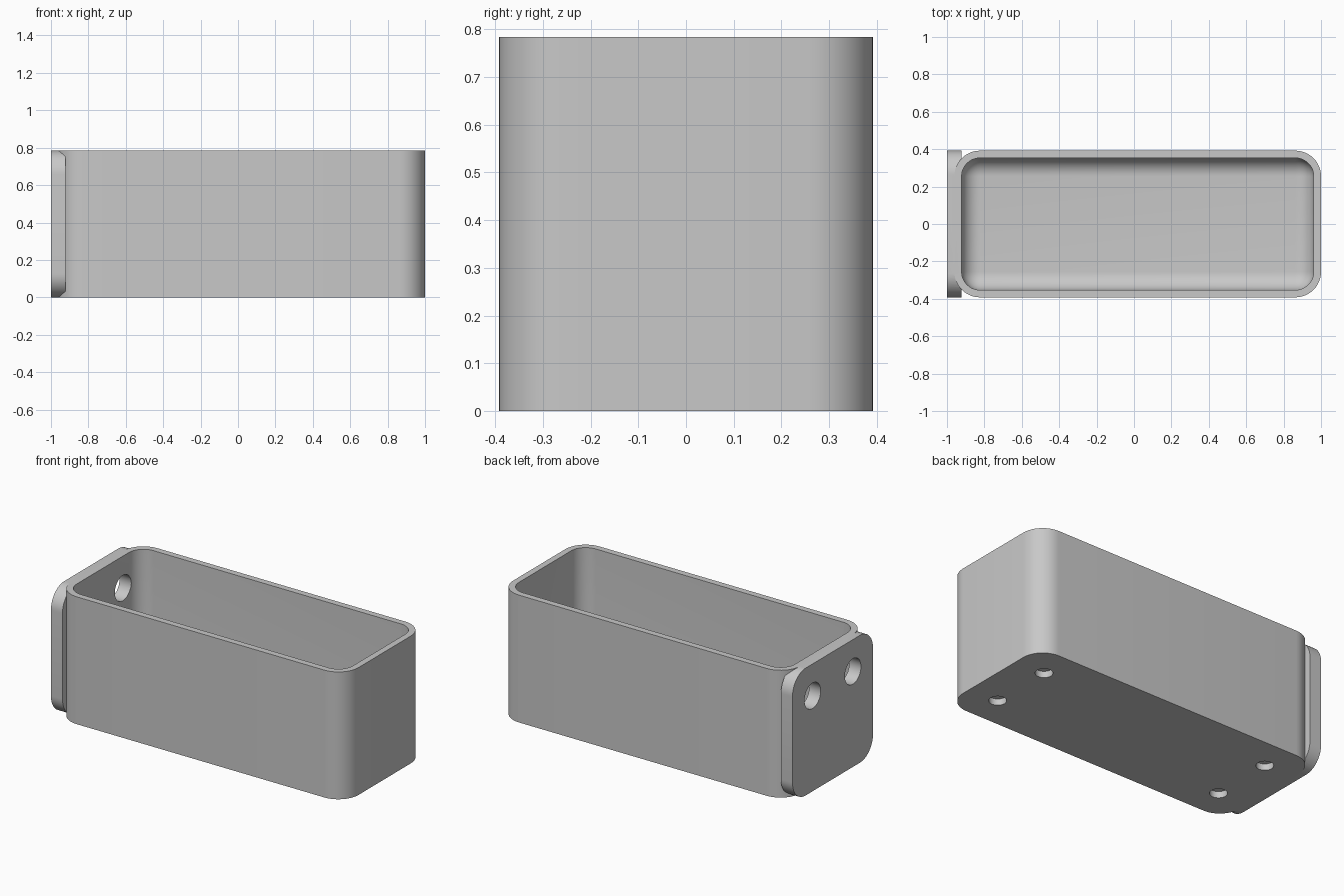
import bpy
import bmesh
import math
from mathutils import Matrix, Vector

if "Cube" in bpy.data.objects:
    bpy.data.objects.remove(bpy.data.objects["Cube"], do_unlink=True)

MM = 2 / 102            # overall length is 102 units
HEIGHT = 40 * MM
HALF = 20 * MM
WALL = 2 * MM
FLOOR = 4 * MM
LEFT_END = -1 + WALL    # end of the tray behind the mounting plate
INSET = 10 * MM         # hole centres from the outer edges

grey = bpy.data.materials.new("light_grey")
grey.use_nodes = True
colour = (0.58, 0.58, 0.58, 1)
grey.diffuse_color = colour
grey.node_tree.nodes["Principled BSDF"].inputs["Base Color"].default_value = colour


def finish(name, bm):
    mesh = bpy.data.meshes.new(name)
    bm.to_mesh(mesh)
    bm.free()
    mesh.materials.append(grey)
    obj = bpy.data.objects.new(name, mesh)
    bpy.context.collection.objects.link(obj)
    return obj


def block(name, low, high, axis, radius, round_bottom=False):
    """Box with edges along one axis rounded, and optionally its bottom rim."""
    low, high = Vector(low), Vector(high)
    bm = bmesh.new()
    bmesh.ops.create_cube(bm, size=1)
    bmesh.ops.scale(bm, vec=high - low, verts=bm.verts)
    bmesh.ops.translate(bm, vec=(low + high) / 2, verts=bm.verts)
    edges = []
    for e in bm.edges:
        a, b = (v.co for v in e.verts)
        along = abs((a - b)[axis]) > 0.001
        bottom = max(a.z, b.z) < low.z + 0.001
        if along or (round_bottom and bottom):
            edges.append(e)
    bmesh.ops.bevel(bm, geom=edges, offset=radius, segments=12,
                    profile=0.5, affect='EDGES', clamp_overlap=True)
    return finish(name, bm)


def pin(name, centre, radius, depth, axis):
    """Cylindrical cutter along x or z."""
    turn = Matrix.Rotation(math.pi / 2, 4, 'Y') if axis == 'X' else Matrix()
    bm = bmesh.new()
    bmesh.ops.create_cone(bm, cap_ends=True, segments=48, radius1=radius,
                          radius2=radius, depth=depth,
                          matrix=Matrix.Translation(centre) @ turn)
    return finish(name, bm)


def combine(target, other, operation):
    mod = target.modifiers.new(other.name, 'BOOLEAN')
    mod.operation = operation
    mod.solver = 'EXACT'
    mod.object = other
    bpy.context.view_layer.objects.active = target
    bpy.ops.object.modifier_apply(modifier=mod.name)
    bpy.data.objects.remove(other, do_unlink=True)


# Outer tray body joined to the mounting plate
tray = block("tray", (LEFT_END, -HALF, 0), (1, HALF, HEIGHT), 2, 7 * MM)
plate = block("mounting_plate", (-1, -HALF, 0), (-1 + 4 * MM, HALF, HEIGHT), 0, 6.5 * MM)
combine(tray, plate, 'UNION')

# Hollow interior with a rounded floor rim
cavity = block("cavity", (LEFT_END + WALL, -HALF + WALL, FLOOR),
               (1 - WALL, HALF - WALL, HEIGHT + 0.3), 2, 5 * MM, True)
combine(tray, cavity, 'DIFFERENCE')

# Mounting holes through the plate and blind holes under the floor
for side in (-1, 1):
    y = side * (HALF - INSET)
    combine(tray, pin("plate_hole", (-0.95, y, HEIGHT - INSET), 4 * MM, 0.3, 'X'), 'DIFFERENCE')
    for x in (LEFT_END + INSET, 1 - INSET):
        combine(tray, pin("foot_hole", (x, y, 0), 2.5 * MM, 4 * MM, 'Z'), 'DIFFERENCE')

# Smooth rounded surfaces, keep crisp edges
bpy.ops.object.select_all(action='DESELECT')
tray.select_set(True)
bpy.context.view_layer.objects.active = tray
bpy.ops.object.shade_smooth_by_angle(angle=math.radians(30))
